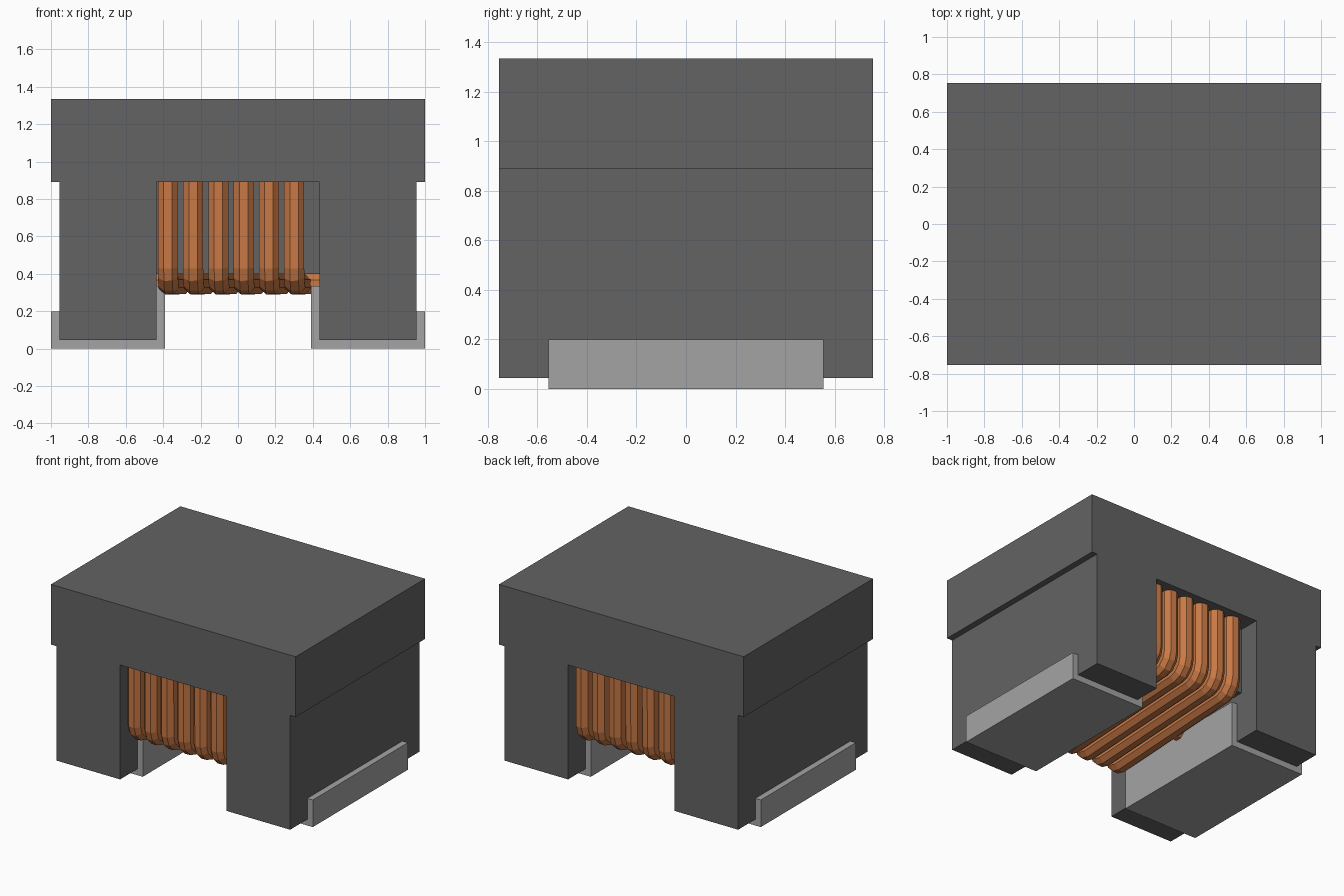
import bpy
import bmesh
import math

old = bpy.data.objects.get("Cube")
if old:
    bpy.data.objects.remove(old, do_unlink=True)


def material(name, rgb):
    m = bpy.data.materials.new(name)
    m.use_nodes = True
    color = (*rgb, 1.0)
    m.diffuse_color = color
    bsdf = next(n for n in m.node_tree.nodes if n.type == 'BSDF_PRINCIPLED')
    bsdf.inputs["Base Color"].default_value = color
    bsdf.inputs["Roughness"].default_value = 0.6
    return m


FERRITE = material("dark grey ferrite", (0.125, 0.125, 0.125))
METAL = material("light grey metal", (0.37, 0.37, 0.37))
COPPER = material("copper", (0.58, 0.19, 0.06))


def extrude_profile(name, points, half_depth, mat):
    """Extrude an (x, z) outline along y, centred on y = 0."""
    bm = bmesh.new()
    face = bm.faces.new([bm.verts.new((x, -half_depth, z)) for x, z in points])
    ext = bmesh.ops.extrude_face_region(bm, geom=[face])
    verts = [g for g in ext["geom"] if isinstance(g, bmesh.types.BMVert)]
    bmesh.ops.translate(bm, verts=verts, vec=(0, 2 * half_depth, 0))
    bmesh.ops.recalc_face_normals(bm, faces=bm.faces)
    mesh = bpy.data.meshes.new(name)
    bm.to_mesh(mesh)
    bm.free()
    mesh.materials.append(mat)
    obj = bpy.data.objects.new(name, mesh)
    bpy.context.collection.objects.link(obj)
    return obj


def wire(name, points):
    """Eight-sided copper wire along a path, with flat sides to the axes."""
    curve = bpy.data.curves.new(name, 'CURVE')
    curve.dimensions = '3D'
    curve.bevel_depth = WIRE_R / math.cos(math.pi / 8)
    curve.bevel_resolution = 2
    curve.use_fill_caps = True
    spline = curve.splines.new('POLY')
    spline.points.add(len(points) - 1)
    spline.use_smooth = False
    for p, co in zip(spline.points, points):
        p.co = (*co, 1.0)
        p.tilt = math.pi / 8
    curve.materials.append(COPPER)
    obj = bpy.data.objects.new(name, curve)
    bpy.context.collection.objects.link(obj)
    return obj


# Body: overhanging top slab with two legs, one solid outline
half = [(0.435, 0.89), (0.435, 0.045), (0.955, 0.045),
        (0.955, 0.89), (1.0, 0.89), (1.0, 1.335)]
extrude_profile("body", half + [(-x, z) for x, z in reversed(half)], 0.755, FERRITE)

# Core bar between the legs, behind the windings
extrude_profile("core_bar", [(-0.435, 0.40), (0.435, 0.40),
                             (0.435, 0.89), (-0.435, 0.89)], 0.60, FERRITE)

# Terminals: folded plates wrapping the foot of each leg
clip = [(1.0, 0.2), (1.0, 0.0), (0.39, 0.0), (0.39, 0.335),
        (0.435, 0.335), (0.435, 0.045), (0.955, 0.045), (0.955, 0.2)]
for side, label in ((1, "left"), (-1, "right")):
    extrude_profile(label + "_terminal", [(side * x, z) for x, z in clip], 0.555, METAL)

# Winding: six slightly slanted U-shaped turns under the core bar
WIRE_R = 0.054
PITCH = 0.135
Y_WIRE, Z_WIRE, Z_TOP, BEND = 0.655, 0.345, 0.92, 0.09
SLANT = 0.0375          # sideways shift between the middle and each end
for i in range(6):
    x_mid = (i - 2.5) * PITCH
    front = [(-Y_WIRE, Z_TOP)]
    for k in range(4):  # rounded corner in three segments
        a = math.radians(30 * k)
        front.append((-Y_WIRE + BEND * (1 - math.cos(a)),
                      Z_WIRE + BEND * (1 - math.sin(a))))
    path = [(x_mid + SLANT * y / Y_WIRE, y, z) for y, z in front]
    path += [(2 * x_mid - x, -y, z) for x, y, z in reversed(path)]
    wire("winding_turn_%d" % (i + 1), path)

# Lead ends joining the outer turns to the terminals
for side, label in ((1, "left"), (-1, "right")):
    wire(label + "_lead", [(side * 2.5 * PITCH, 0, Z_WIRE), (side * 0.437, 0, Z_WIRE)])
